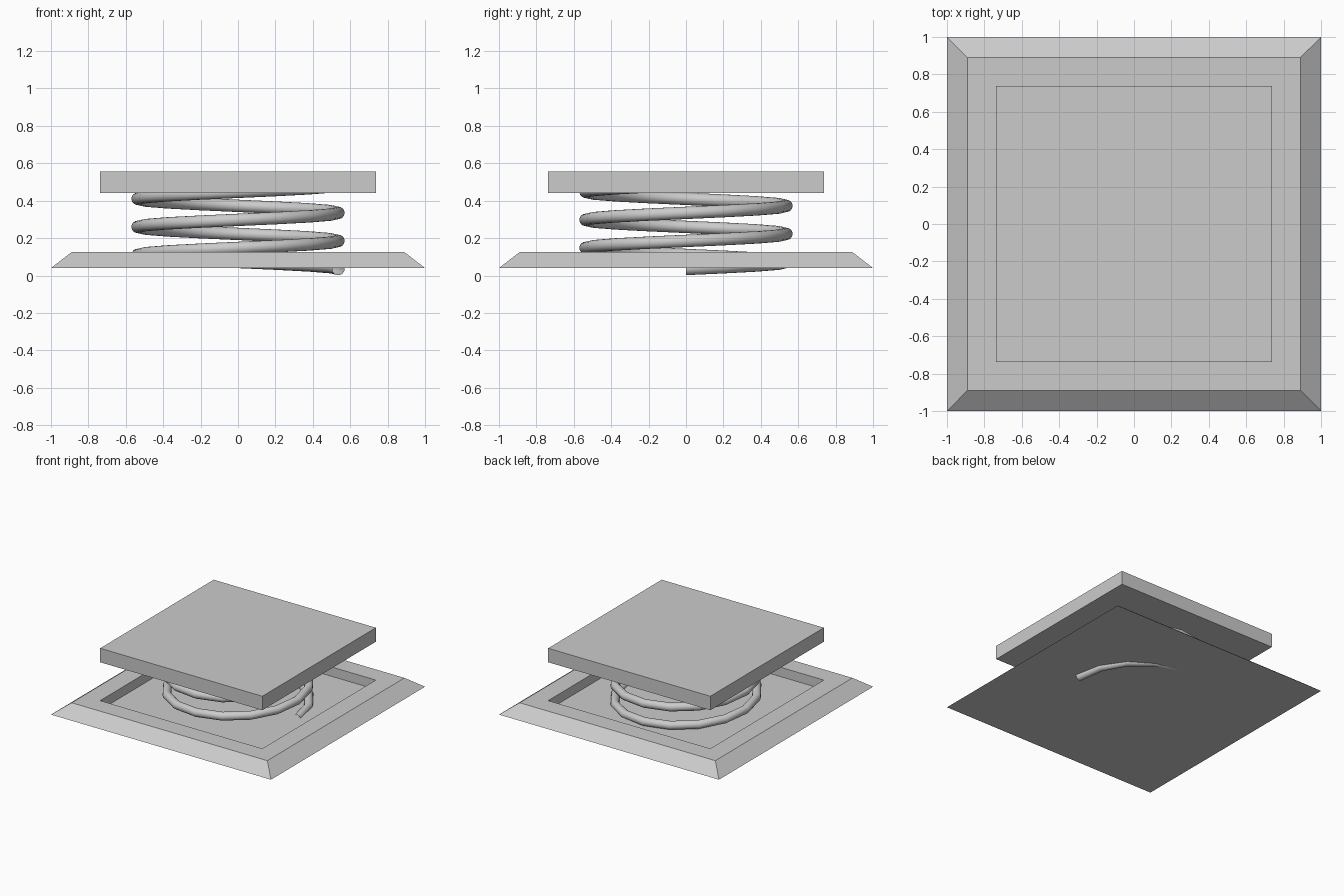
import bpy, bmesh
from math import sin, cos, tau

if "Cube" in bpy.data.objects:
    bpy.data.objects.remove(bpy.data.objects["Cube"])


def finish(bm, name, smooth=False):
    bmesh.ops.recalc_face_normals(bm, faces=bm.faces[:])
    for f in bm.faces:
        f.smooth = smooth
    mesh = bpy.data.meshes.new(name)
    bm.to_mesh(mesh)
    bm.free()
    ob = bpy.data.objects.new(name, mesh)
    bpy.context.collection.objects.link(ob)
    return ob


def square_stack(name, levels):
    """Closed solid skinned through square rings given as (half width, z)."""
    bm = bmesh.new()
    rings = [[bm.verts.new((sx * h, sy * h, z))
              for sx, sy in ((-1, -1), (1, -1), (1, 1), (-1, 1))]
             for h, z in levels]
    bm.faces.new(rings[0])
    bm.faces.new(rings[-1])
    for a, b in zip(rings, rings[1:]):
        for i in range(4):
            j = (i + 1) % 4
            bm.faces.new((a[i], a[j], b[j], b[i]))
    return finish(bm, name)


# Bevelled base with a square pocket
square_stack("base_frame", [(1.0, 0.04), (0.89, 0.125), (0.737, 0.125), (0.737, 0.048)])

# Top pad
square_stack("top_pad", [(0.737, 0.44), (0.737, 0.555)])

# Coil spring: round section swept three turns
RADIUS, WIRE, PITCH, TURNS, STEPS, SIDES = 0.537, 0.033, 0.15, 3, 16, 16
bm = bmesh.new()
rings = []
for s in range(TURNS * STEPS + 1):
    a = tau * s / STEPS
    z0 = 0.035 + PITCH * s / STEPS
    ring = []
    for k in range(SIDES):
        b = tau * k / SIDES
        r = RADIUS + WIRE * cos(b)
        ring.append(bm.verts.new((r * cos(a), r * sin(a), z0 + WIRE * sin(b))))
    rings.append(ring)
for p, q in zip(rings, rings[1:]):
    for k in range(SIDES):
        n = (k + 1) % SIDES
        bm.faces.new((p[k], q[k], q[n], p[n]))
finish(bm, "coil_spring", smooth=True)
